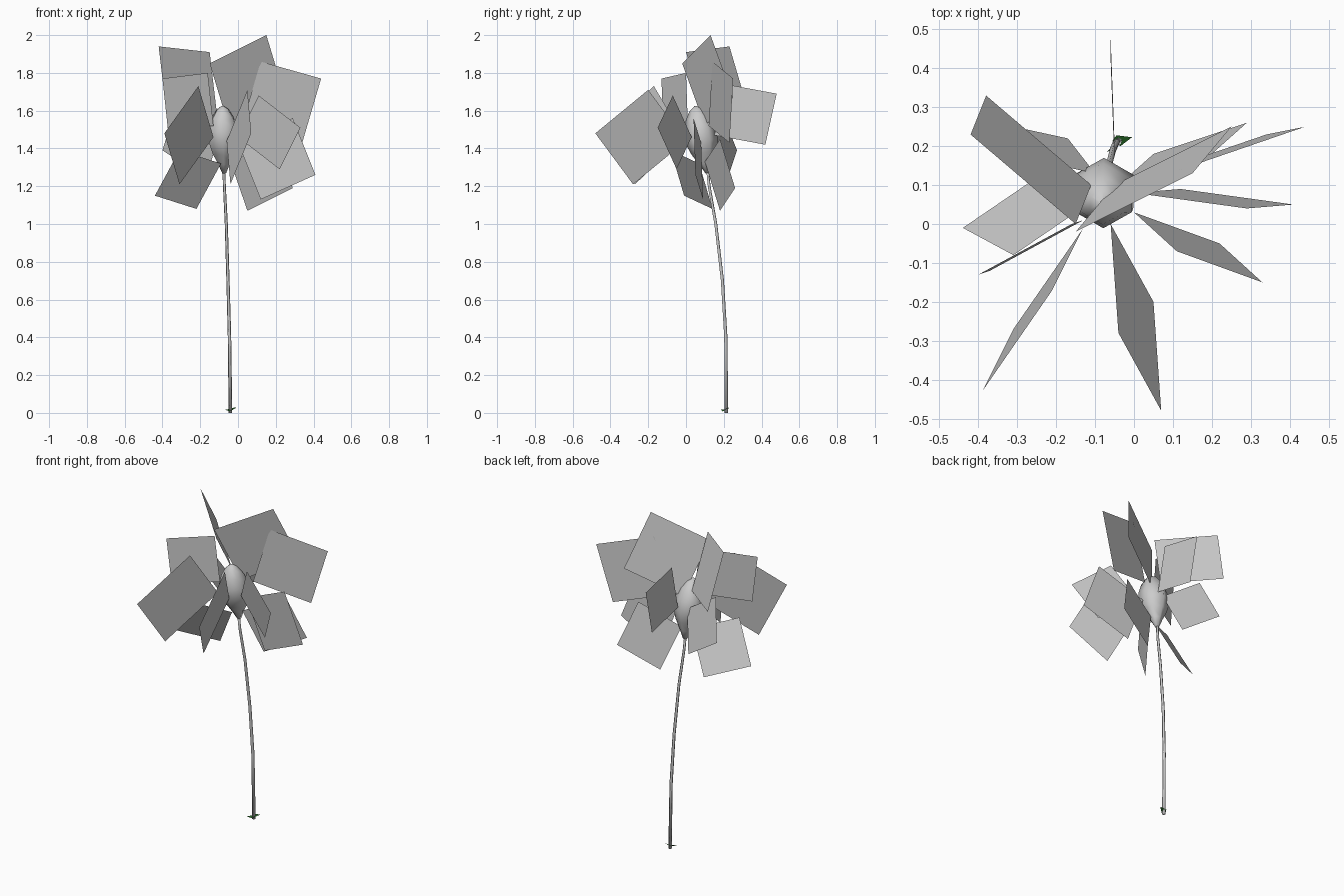
import bpy
import bmesh
import math
from mathutils import Vector

default_cube = bpy.data.objects.get("Cube")
if default_cube:
    bpy.data.objects.remove(default_cube, do_unlink=True)


def make_material(name, colour):
    material = bpy.data.materials.new(name)
    material.use_nodes = True
    material.diffuse_color = colour
    material.node_tree.nodes["Principled BSDF"].inputs["Base Color"].default_value = colour
    return material


def make_object(name, bm, material, smooth=False):
    mesh = bpy.data.meshes.new(name)
    bm.to_mesh(mesh)
    bm.free()
    mesh.materials.append(material)
    for polygon in mesh.polygons:
        polygon.use_smooth = smooth
    obj = bpy.data.objects.new(name, mesh)
    bpy.context.collection.objects.link(obj)
    return obj


def make_card(name, corners, material):
    bm = bmesh.new()
    bm.faces.new([bm.verts.new(corner) for corner in corners])
    return make_object(name, bm, material)


def make_tube(name, path, sides, material):
    """Skin rings of (centre, radius) around a path, with closed ends."""
    bm = bmesh.new()
    axis = (Vector(path[-1][0]) - Vector(path[0][0])).normalized()
    across = axis.cross(Vector((1, 0, 0))).normalized()
    along = across.cross(axis)
    rings = []
    for centre, radius in path:
        ring = []
        for i in range(sides):
            angle = math.tau * i / sides
            offset = across * math.cos(angle) + along * math.sin(angle)
            ring.append(bm.verts.new(Vector(centre) + offset * radius))
        rings.append(ring)
    for lower, upper in zip(rings, rings[1:]):
        for i in range(sides):
            j = (i + 1) % sides
            bm.faces.new((lower[i], lower[j], upper[j], upper[i]))
    bm.faces.new(rings[0])
    bm.faces.new(rings[-1])
    bmesh.ops.recalc_face_normals(bm, faces=bm.faces)
    return make_object(name, bm, material, smooth=True)


grey = make_material("pale grey", (0.6, 0.6, 0.6, 1))
green = make_material("dark green", (0.02, 0.14, 0.02, 1))

# Bent stem, slightly thinner towards the flower
stem_points = [(-.04, .213, 0), (-.045, .21, .4), (-.053, .192, .7),
               (-.062, .157, 1), (-.072, .122, 1.2), (-.076, .112, 1.3)]
stem = [(point, .01 - .003 * i / len(stem_points)) for i, point in enumerate(stem_points)]
make_tube("stem", stem, 5, grey)

# Egg-shaped bud, leaning forward: (fraction of height, radius)
bud_bottom, bud_top = Vector((-.073, .115, 1.27)), Vector((-.082, .05, 1.625))
bud_profile = [(0, .012), (.14, .035), (.3, .066), (.47, .087),
               (.65, .085), (.82, .064), (.94, .036), (1, .006)]
make_tube("bud", [(bud_bottom.lerp(bud_top, t), r) for t, r in bud_profile], 6, grey)

# Square petals: outer corner, side corner and the corner at the bud
petals = {
    "front": ((.07, -.48, 1.48), (.05, -.2, 1.71), (-.06, 0, 1.44)),
    "front_right": ((-.39, -.43, 1.48), (-.21, -.17, 1.73), (-.13, -.01, 1.46)),
    "front_left": ((.33, -.15, 1.51), (.11, -.07, 1.68), (0, .03, 1.46)),
    "low_left": ((.41, .05, 1.26), (.29, .04, 1.56), (0, .08, 1.43)),
    "high_left": ((.44, .25, 1.77), (.12, .14, 1.86), (.02, .12, 1.52)),
    "low_back_left": ((.29, .26, 1.19), (.05, .18, 1.07), (-.04, .1, 1.33)),
    "top": ((.15, .13, 2), (-.15, -.02, 1.85), (-.05, .1, 1.52)),
    "back": ((-.06, .48, 1.69), (-.06, .42, 1.42), (-.05, .15, 1.47)),
    "high_right": ((-.42, .23, 1.94), (-.15, 0, 1.91), (-.11, .1, 1.57)),
    "middle_right": ((-.4, -.13, 1.77), (-.16, 0, 1.8), (-.13, .01, 1.52)),
    "low_right": ((-.44, -.01, 1.15), (-.22, .14, 1.08), (-.09, .07, 1.32)),
    "back_right": ((-.4, .27, 1.39), (-.17, .22, 1.24), (-.1, .13, 1.47)),
}
for name, corners in petals.items():
    outer, side, inner = map(Vector, corners)
    make_card(name + "_petal", (outer, side, inner, outer + inner - side), grey)

# Small leaves at the foot of the stem
make_card("left_leaf", ((-.055, .215, .02), (-.035, .2, .012), (-.005, .223, .03), (-.045, .228, .024)), green)
make_card("right_leaf", ((-.07, .185, .018), (-.045, .195, .008), (-.04, .215, .02)), green)
